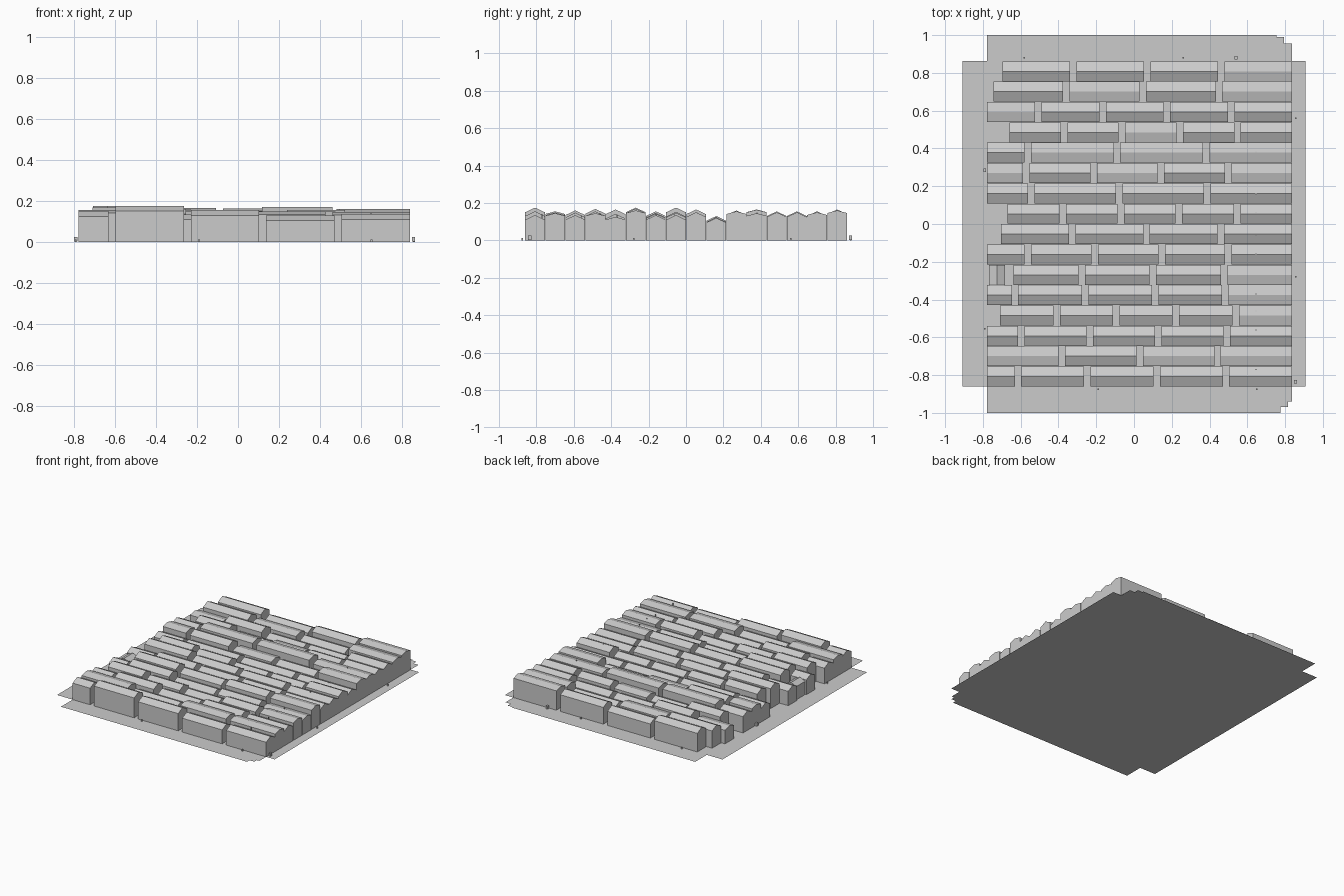
import bpy, bmesh, random

if "Cube" in bpy.data.objects:
    bpy.data.objects.remove(bpy.data.objects["Cube"])

random.seed(7)
PITCH, Y_TOP, LEFT, RIGHT = 0.1077, 0.862, -0.777, 0.837
GAP = 0.034


def make_object(name, bm):
    bmesh.ops.recalc_face_normals(bm, faces=bm.faces)
    me = bpy.data.meshes.new(name)
    bm.to_mesh(me)
    bm.free()
    ob = bpy.data.objects.new(name, me)
    bpy.context.collection.objects.link(ob)
    return ob


def gable(name, x0, x1, y0, y1, ridge, rise, along_x=True):
    """House block: a five-sided gable profile extruded along its ridge."""
    bm = bmesh.new()
    a0, a1, b0, b1 = (y0, y1, x0, x1) if along_x else (x0, x1, y0, y1)
    eave = ridge - rise
    profile = [(a0, 0), (a1, 0), (a1, eave), ((a0 + a1) / 2, ridge), (a0, eave)]
    pts = [(b0, a, z) if along_x else (a, b0, z) for a, z in profile]
    face = bm.faces.new([bm.verts.new(p) for p in pts])
    ext = bmesh.ops.extrude_face_region(bm, geom=[face])
    moved = [v for v in ext["geom"] if isinstance(v, bmesh.types.BMVert)]
    step = (b1 - b0, 0, 0) if along_x else (0, b1 - b0, 0)
    bmesh.ops.translate(bm, verts=moved, vec=step)
    return make_object(name, bm)


def box(name, x, y, sx, sy, z0, z1):
    bm = bmesh.new()
    bmesh.ops.create_cube(bm, size=1)
    bmesh.ops.scale(bm, verts=bm.verts, vec=(sx, sy, z1 - z0))
    bmesh.ops.translate(bm, verts=bm.verts, vec=(x, y, (z0 + z1) / 2))
    return make_object(name, bm)


# Ground sheet: cross outline with stepped right-hand corners
outline = [(-0.777, -1), (0.775, -1), (0.775, -0.97), (0.815, -0.97),
           (0.815, -0.94), (0.837, -0.94), (0.837, -0.86), (0.908, -0.86),
           (0.908, 0.862), (0.837, 0.862), (0.837, 0.955), (0.795, 0.955),
           (0.795, 0.99), (0.755, 0.99), (0.755, 1), (-0.777, 1),
           (-0.777, 0.862), (-0.908, 0.862), (-0.908, -0.86), (-0.777, -0.86)]
bm = bmesh.new()
bm.faces.new([bm.verts.new((x, y, 0)) for x, y in outline])
make_object("ground", bm)

# Terrace rows, back to front:
# full house length, number of full houses, leftover left house, tallest ridge,
# ridge of right-hand house, and roof steepness (s steep, l low) left to right
rows = [
    (0.358, 4, 0, 0.165, 0.160, "sssl"),
    (0.370, 4, 0, 0.155, 0.150, "slsl"),
    (0.306, 4, 1, 0.155, 0.150, "lssss"),
    (0.272, 5, 0, 0.155, 0.150, "sslss"),
    (0.438, 3, 1, 0.165, 0.145, "slll"),
    (0.322, 4, 1, 0.160, 0.155, "lslsl"),
    (0.432, 3, 1, 0.130, 0.120, "ssss"),
    (0.274, 5, 0, 0.165, 0.150, "sssss"),
    (0.360, 4, 0, 0.175, 0.135, "ssss"),
    (0.320, 4, 1, 0.155, 0.135, "sssss"),
    (0.343, 4, 0, 0.175, 0.160, "sssl"),
    (0.337, 4, 1, 0.165, 0.125, "ssssl"),
    (0.282, 5, 0, 0.168, 0.145, "ssssl"),
    (0.329, 4, 1, 0.160, 0.135, "sssss"),
    (0.378, 4, 0, 0.155, 0.145, "lsll"),
    (0.333, 4, 1, 0.175, 0.135, "sssss"),
]
front_ridges = [0.150, 0.175, 0.155, 0.130, 0.135]
for r, (length, full, extra, top, last, roofs) in enumerate(rows):
    y1 = Y_TOP - r * PITCH
    y0 = y1 - PITCH
    count = full + extra
    for i in range(count):
        x1 = RIGHT - (count - 1 - i) * (length + GAP)
        x0 = LEFT if extra and i == 0 else max(LEFT, x1 - length)
        ridge = random.uniform(max(0.115, top - 0.04), top)
        if i == extra:
            ridge = top
        if i == count - 1:
            ridge = last
        if r == 15:
            ridge = front_ridges[i]
        rise = 0.025 if roofs[i] == "s" else 0.014
        gable(f"house_{r}_{i}", x0, x1, y0 + 0.001, y1 - 0.001, ridge, rise)

# Small cross-wise outbuilding on the left edge
gable("outbuilding", -0.768, -0.682, -0.322, -0.217, 0.12, 0.02, along_x=False)

# Short posts around the edge of the block
for i, (x, y) in enumerate([(-0.58, 0.88), (0.26, 0.88), (0.857, 0.56),
                            (0.857, -0.28), (-0.19, -0.875), (0.65, -0.875),
                            (-0.79, -0.555)]):
    box(f"post_{i}", x, y, 0.008, 0.008, 0, 0.012)

# Larger street boxes
for i, (x, y) in enumerate([(0.54, 0.88), (0.855, -0.835), (-0.79, 0.285)]):
    box(f"street_box_{i}", x, y, 0.015, 0.017, 0.003, 0.025)

# Thin poles on the roofs of the right-hand houses
for i, (y, z) in enumerate([(0.38, 0.15), (0.16, 0.125), (0.06, 0.15),
                            (-0.06, 0.14), (-0.16, 0.14), (-0.37, 0.135),
                            (-0.46, 0.145), (-0.56, 0.135), (-0.77, 0.14)]):
    box(f"roof_pole_{i}", 0.647, y, 0.005, 0.005, 0.09, z)
